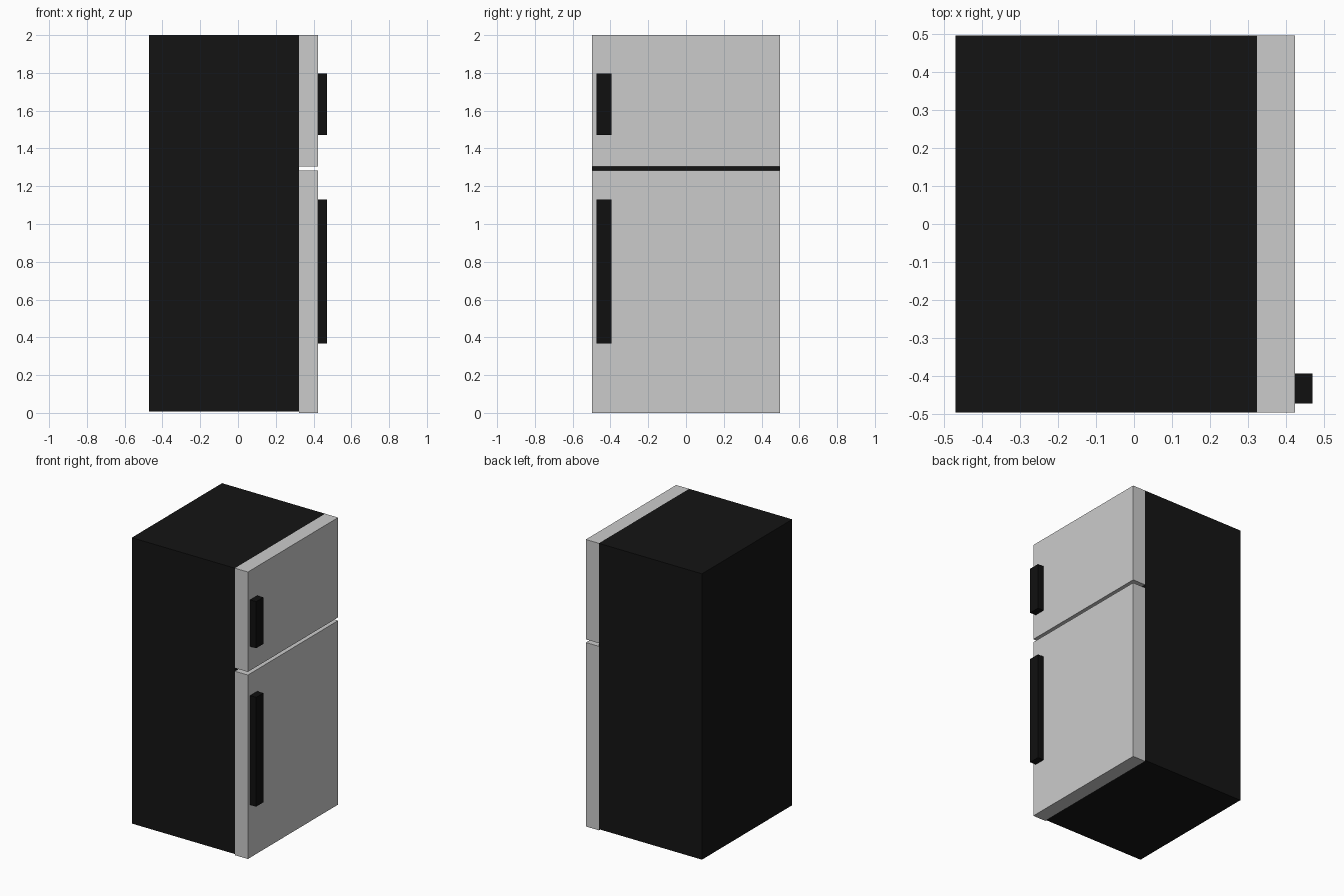
import bpy

if "Cube" in bpy.data.objects:
    bpy.data.objects.remove(bpy.data.objects["Cube"])

HALF_WIDTH = 0.497


def material(name, shade):
    mat = bpy.data.materials.new(name)
    mat.diffuse_color = (shade, shade, shade, 1)
    mat.use_nodes = True
    mat.node_tree.nodes["Principled BSDF"].inputs["Base Color"].default_value = mat.diffuse_color
    return mat


def box(name, x, y, z, mat=None):
    """Box spanning the given (low, high) range on each axis."""
    spans = (x, y, z)
    bpy.ops.mesh.primitive_cube_add(size=1, location=[(a + b) / 2 for a, b in spans])
    obj = bpy.context.object
    obj.name = name
    obj.scale = [b - a for a, b in spans]
    bpy.ops.object.transform_apply(location=False, rotation=False, scale=True)
    if mat:
        obj.data.materials.append(mat)
    return obj


black = material("black_casing", 0.007)
handle_black = material("black_handle", 0.005)
full = (-HALF_WIDTH, HALF_WIDTH)

# Cabinet, raised slightly above the door's lower edge
box("cabinet", (-0.471, 0.324), full, (0.008, 2.0), black)

# Doors, each with its handle near the left edge
doors = {
    "fridge": ((0.0, 1.282), (0.368, 1.13)),
    "freezer": ((1.304, 2.0), (1.472, 1.797)),
}
for name, (door_z, handle_z) in doors.items():
    box(name + "_door", (0.324, 0.424), full, door_z)
    box(name + "_handle", (0.424, 0.471), (-0.473, -0.394), handle_z, handle_black)
